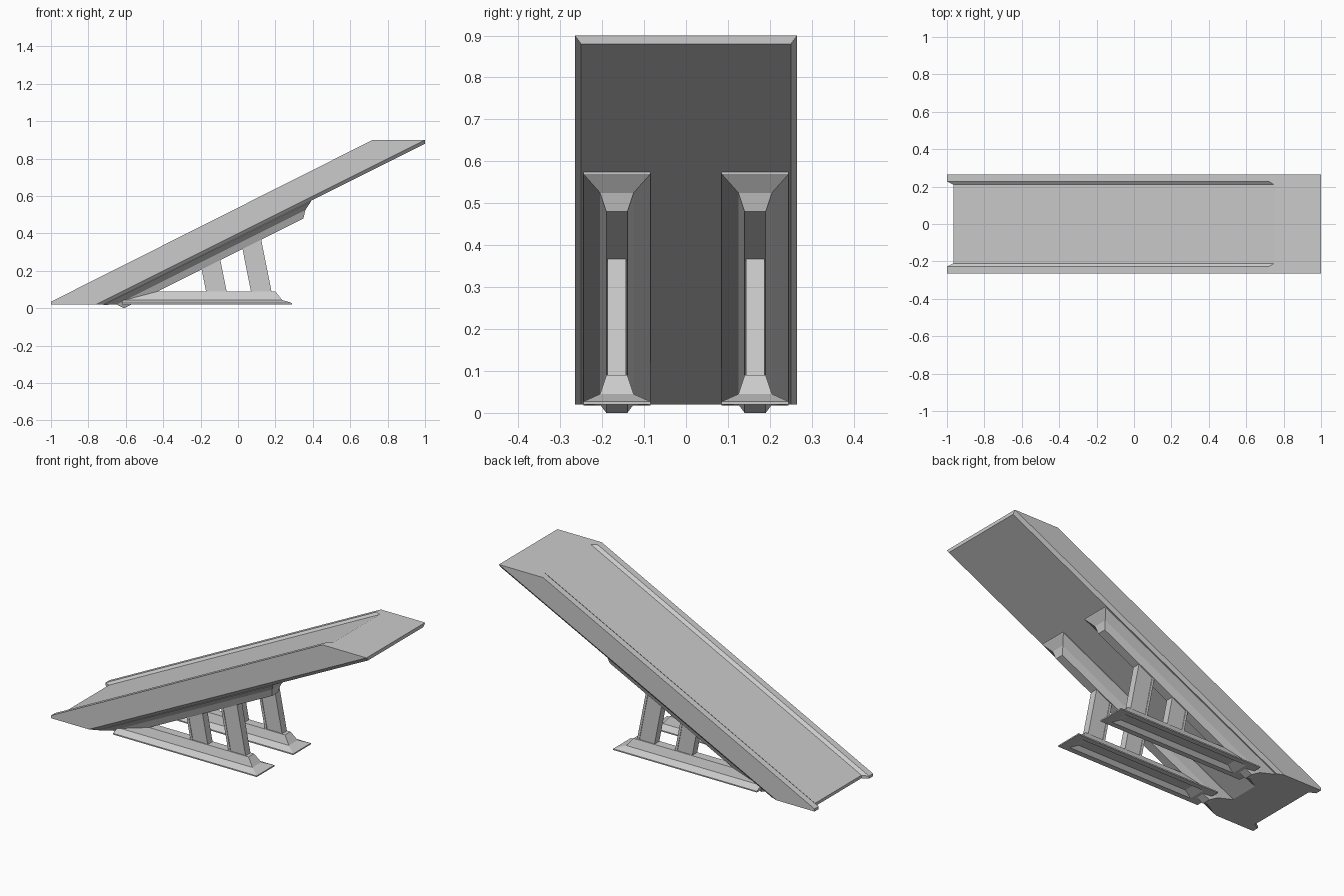
import bpy, bmesh

old = bpy.data.objects.get("Cube")
if old:
    bpy.data.objects.remove(old, do_unlink=True)

GREY = (0.6, 0.6, 0.6, 1)
grey = bpy.data.materials.new("plain_grey")
grey.use_nodes = True
grey.diffuse_color = GREY
grey.node_tree.nodes["Principled BSDF"].inputs["Base Color"].default_value = GREY


def finish(name, bm):
    bmesh.ops.recalc_face_normals(bm, faces=bm.faces)
    mesh = bpy.data.meshes.new(name)
    bm.to_mesh(mesh)
    bm.free()
    mesh.materials.append(grey)
    obj = bpy.data.objects.new(name, mesh)
    bpy.context.collection.objects.link(obj)
    return obj


def hull(bm, points):
    verts = [bm.verts.new(p) for p in points]
    bmesh.ops.convex_hull(bm, input=verts)


def loft(name, rings, y):
    """Stack four-cornered rings (x0, z0, x1, z1, half width) into a solid."""
    bm = bmesh.new()
    loops = []
    for x0, z0, x1, z1, w in rings:
        corners = [(x0, y - w, z0), (x1, y - w, z1), (x1, y + w, z1), (x0, y + w, z0)]
        loops.append([bm.verts.new(c) for c in corners])
    bm.faces.new(loops[0])
    bm.faces.new(loops[-1])
    for a, b in zip(loops, loops[1:]):
        for i in range(4):
            j = (i + 1) % 4
            bm.faces.new((a[i], a[j], b[j], b[i]))
    return finish(name, bm)


# Ramp: recessed deck between two raised side rails, chamfered below
INNER, LIP, CHAMFER, OUTER = 0.21, 0.228, 0.25, 0.265
deck = [(-0.965, 0.037), (-0.965, 0.02), (-0.72, 0.02), (1, 0.88), (1, 0.9), (0.75, 0.9)]
side = [(-1, 0.035), (-1, 0.02), (-0.76, 0.02), (1, 0.9), (0.72, 0.9)]
lip = [(-1, 0.035), (-1, 0.02), (0.72, 0.9)]
under = [(-0.72, 0.02), (1, 0.88)]

bm = bmesh.new()
hull(bm, [(x, s * INNER, z) for s in (-1, 1) for x, z in deck])
for s in (-1, 1):
    sections = ((INNER, deck), (LIP, lip), (CHAMFER, under), (OUTER, side))
    hull(bm, [(x, s * y, z) for y, outline in sections for x, z in outline])
# open the hidden joints, then weld the three pieces
joints = [f for f in bm.faces if all(abs(abs(v.co.y) - INNER) < 1e-4 for v in f.verts)
          and abs(f.normal.y) > 0.99]
bmesh.ops.delete(bm, geom=joints, context='FACES')
bmesh.ops.remove_doubles(bm, verts=bm.verts, dist=0.0005)
bmesh.ops.dissolve_limit(bm, angle_limit=0.01, verts=bm.verts, edges=bm.edges)
finish("ramp", bm)

# Supports, one on each side
for label, y in (("right", -0.165), ("left", 0.165)):
    # sloping mount with a tapered rib
    loft(label + "_mount", [
        (-0.72, 0.025, 0.39, 0.58, 0.08),
        (-0.72, 0.018, 0.39, 0.57, 0.08),
        (-0.65, 0.02, 0.36, 0.525, 0.04),
        (-0.61, 0.0, 0.35, 0.48, 0.025)], y)

    # ground skid with a trough underneath
    loft(label + "_skid", [
        (-0.5, 0.04, 0.2, 0.04, 0.03),
        (-0.55, 0.02, 0.24, 0.02, 0.05),
        (-0.62, 0.02, 0.29, 0.02, 0.08),
        (-0.62, 0.027, 0.29, 0.027, 0.08),
        (-0.62, 0.045, 0.235, 0.045, 0.04),
        (-0.62, 0.09, 0.2, 0.09, 0.025)], y)

    # leaning struts, each a web with two edge flanges
    for number, start in enumerate((-0.17, 0.07), 1):
        for part, a, b, w in (("web", 0.012, 0.098, 0.019),
                              ("front_flange", 0, 0.014, 0.022),
                              ("back_flange", 0.096, 0.11, 0.022)):
            x0, x1 = start + a, start + b
            top = []
            for x in (x0, x1):
                rise = 0.24 + 0.5 * x
                x -= 0.18 * rise
                top += [x, 0.325 + 0.5 * x]
            loft(f"{label}_strut_{number}_{part}",
                 [(x0, 0.085, x1, 0.085, w), (*top, w)], y)
